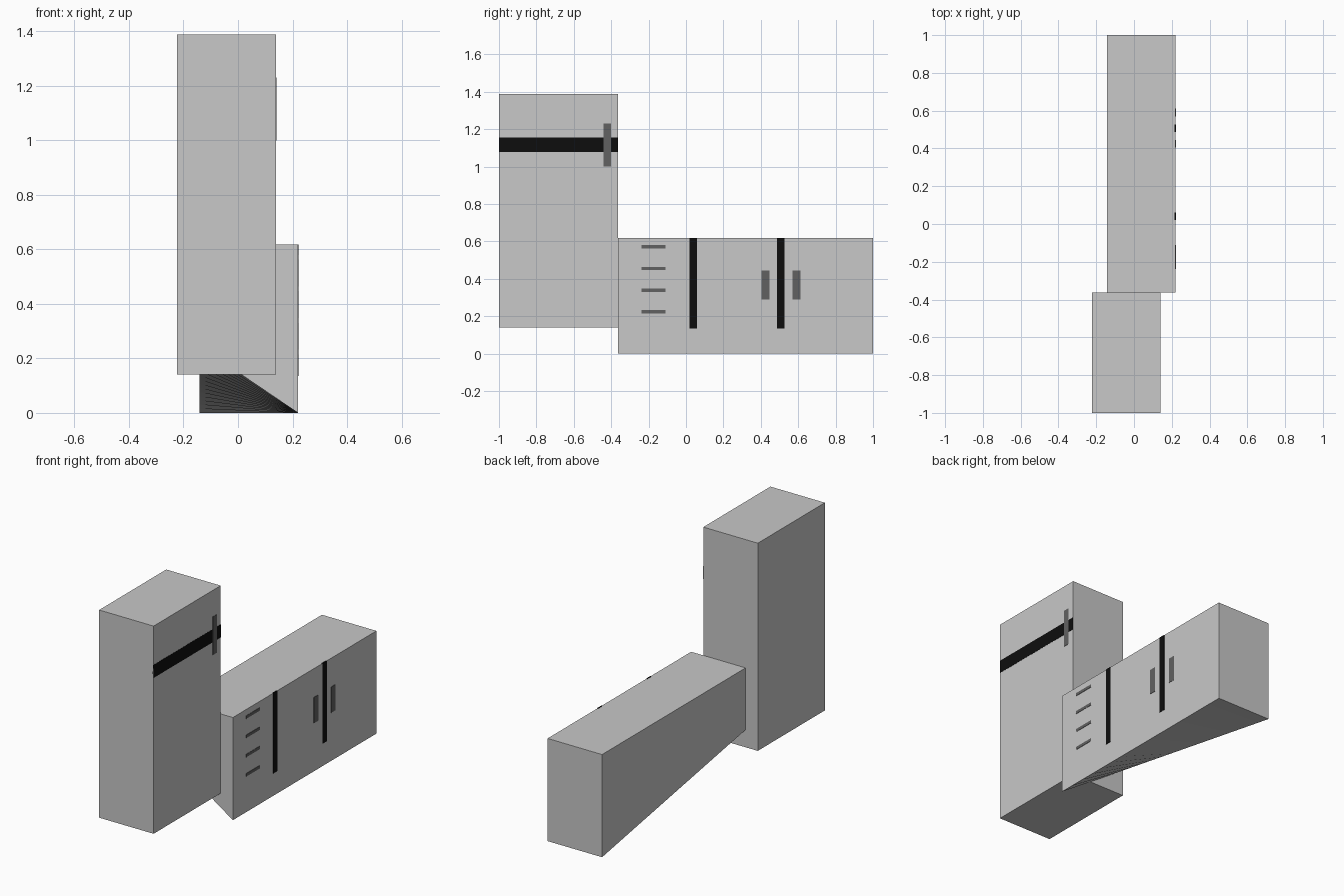
import bpy, bmesh

if "Cube" in bpy.data.objects:
    bpy.data.objects.remove(bpy.data.objects["Cube"])


def mat(name, v):
    m = bpy.data.materials.new(name)
    m.diffuse_color = (v, v, v, 1)
    m.use_nodes = True
    m.node_tree.nodes["Principled BSDF"].inputs["Base Color"].default_value = m.diffuse_color
    return m


body = mat("light grey", 0.58)
grey = mat("dark grey", 0.12)
black = mat("black", 0.004)


def finish(name, bm, material):
    bmesh.ops.recalc_face_normals(bm, faces=bm.faces)
    me = bpy.data.meshes.new(name)
    bm.to_mesh(me)
    bm.free()
    me.materials.append(material)
    ob = bpy.data.objects.new(name, me)
    bpy.context.collection.objects.link(ob)
    return ob


def box(name, x, y, z, material):
    bm = bmesh.new()
    bmesh.ops.create_cube(bm, size=1)
    for v in bm.verts:
        v.co = [r[0] if c < 0 else r[1] for c, r in zip(v.co, (x, y, z))]
    return finish(name, bm, material)


def plate(name, face_x, y, z, material, thick=0.002):
    return box(name, (face_x - 0.006, face_x + thick), y, z, material)


TALL_X, LOW_X = 0.139, 0.220
SPLIT = -0.363

# Tall cupboard with its door gap and handle
box("tall_cupboard", (-0.223, TALL_X), (-1, SPLIT), (0.14, 1.388), body)
plate("tall_door_gap", TALL_X, (-1, SPLIT), (1.077, 1.155), black, 0.001)
plate("tall_door_handle", TALL_X, (-0.441, -0.402), (1.0, 1.23), grey)

# Low cabinet: cross-sections along y, underside twisting up at the front left
bm = bmesh.new()
rings = []
STEPS = 16
for i in range(STEPS + 1):
    t = i / STEPS
    y = SPLIT + (1 - SPLIT) * t
    rings.append([bm.verts.new(p) for p in (
        (-0.142, y, 0.245 * (1 - t)), (LOW_X, y, 0),
        (LOW_X, y, 0.617), (-0.142, y, 0.617))])
for a, b in zip(rings, rings[1:]):
    for k in range(4):
        n = (k + 1) % 4
        bm.faces.new((a[k], a[n], b[n], b[k]))
bm.faces.new(rings[0])
bm.faces.new(rings[-1])
finish("low_cabinet", bm, body)

# Gaps between the low doors
for i, y in enumerate((0.04, 0.507)):
    plate(f"low_door_gap_{i}", LOW_X, (y - 0.02, y + 0.02), (0.135, 0.618), black)

# Door handles
for i, y in enumerate((0.425, 0.59)):
    plate(f"low_door_handle_{i}", LOW_X, (y - 0.021, y + 0.021), (0.29, 0.445), grey)

# Drawer handles
for i in range(4):
    z = 0.224 + 0.1157 * i
    plate(f"drawer_handle_{i}", LOW_X, (-0.238, -0.11), (z - 0.009, z + 0.009), grey)
